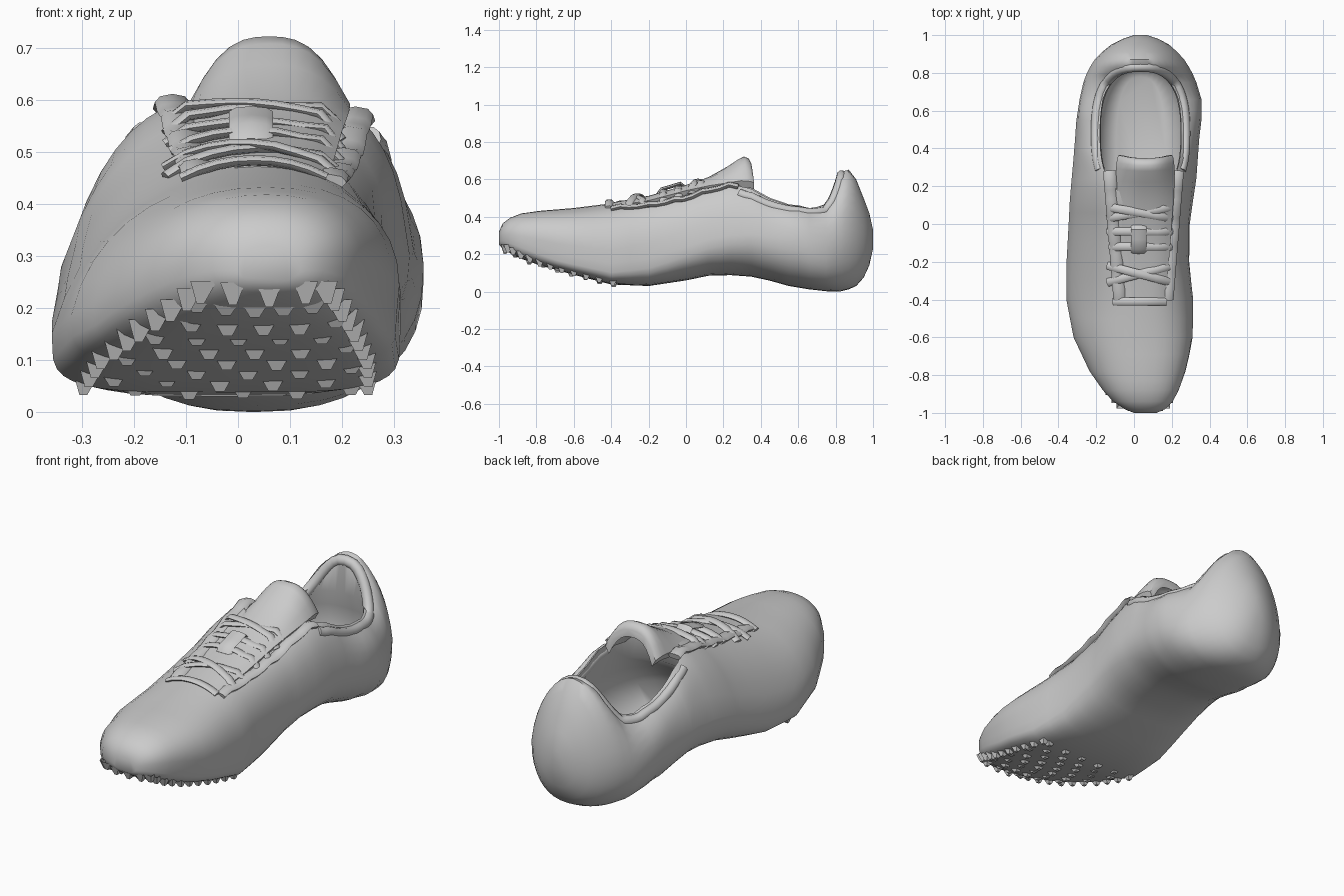
import bpy, bmesh, math, random
from mathutils import Vector

if "Cube" in bpy.data.objects:
    bpy.data.objects.remove(bpy.data.objects["Cube"])

random.seed(4)
grey = bpy.data.materials.new("plain grey")
grey.diffuse_color = (0.6, 0.6, 0.6, 1)
grey.use_nodes = True
grey.node_tree.nodes["Principled BSDF"].inputs["Base Color"].default_value = grey.diffuse_color

# Outline keys along the shoe: y, left x, right x, bottom z, top z
OUTLINE = [
    (-1.0, 0.0, .12, .25, .32), (-.98, -.05, .165, .23, .365), (-.94, -.11, .205, .205, .395),
    (-.88, -.165, .235, .175, .418), (-.78, -.235, .268, .14, .432), (-.6, -.32, .305, .09, .447),
    (-.4, -.358, .312, .038, .472), (-.2, -.357, .292, .03, .505), (0, -.346, .295, .06, .555),
    (.12, -.34, .312, .085, .59), (.24, -.33, .33, .088, .612), (.35, -.32, .338, .08, .595),
    (.45, -.312, .345, .058, .535), (.55, -.305, .357, .03, .495), (.66, -.288, .357, .012, .48),
    (.75, -.268, .33, .002, .50), (.79, -.253, .313, 0, .56), (.83, -.234, .292, .002, .64),
    (.87, -.208, .266, .012, .652), (.91, -.17, .23, .03, .60), (.95, -.12, .185, .075, .50),
    (.98, -.06, .13, .14, .42), (1.0, 0.0, .07, .23, .33)]
# Section keys: y, height of widest point (fraction), upper and lower roundness, top shift, top taper
SECTION = [(-1, .45, 2.2, 2.8, 0, 0), (-.7, .28, 2.3, 4.2, .05, 0), (-.4, .26, 2.3, 4.2, .06, .1),
           (0, .36, 2.7, 2.7, .05, .2), (.3, .42, 3.4, 2.3, .03, .23), (.6, .56, 2.7, 2.4, 0, .03),
           (.76, .46, 2.2, 2.5, 0, .05), (.85, .40, 2.0, 2.5, 0, .2), (1, .45, 2, 2.2, 0, 0)]


def lerp_keys(keys, y):
    y = min(max(y, keys[0][0]), keys[-1][0])
    for a, b in zip(keys, keys[1:]):
        if y <= b[0]:
            t = (y - a[0]) / (b[0] - a[0])
            return [p + (q - p) * t for p, q in zip(a[1:], b[1:])]


def params(y):
    xl, xr, zb, zt = lerp_keys(OUTLINE, y)
    f, nu, nl, lean, taper = lerp_keys(SECTION, y)
    return (xl + xr) / 2, (xr - xl) / 2, zb, zt, zb + f * (zt - zb), nu, nl, lean, taper


def spow(v, e):
    return math.copysign(abs(v) ** e, v)


def section(y, count=36):
    c, w, zb, zt, zw, nu, nl, lean, taper = params(y)
    ring = []
    for i in range(count):
        a = 2 * math.pi * i / count
        n = nu if math.sin(a) >= 0 else nl
        u, v = spow(math.cos(a), 2 / n), spow(math.sin(a), 2 / n)
        h, up = (zt - zw) if v >= 0 else (zw - zb), max(v, 0)
        ring.append((c + w * u * (1 - taper * up) + lean * up, y, zw + h * v))
    return ring


def top(x, y, lift=0.0):
    c, w, zb, zt, zw, nu, nl, lean, taper = params(y)
    u = min(abs((x - c - lean * .9) / (w * (1 - taper * .9))), .97)
    return Vector((x, y, zw + (zt - zw) * (1 - u ** nu) ** (1 / nu) + lift))


def bottom(x, y):
    c, w, zb, zt, zw, nu, nl, lean, taper = params(y)
    u = min(abs((x - c) / w), .97)
    return Vector((x, y, zw - (zw - zb) * (1 - u ** nl) ** (1 / nl)))


def loft(name, rings, smooth=50):
    bm = bmesh.new()
    vs = [[bm.verts.new(p) for p in r] for r in rings]
    n = len(vs[0])
    for a, b in zip(vs, vs[1:]):
        for i in range(n):
            bm.faces.new((a[i], a[(i + 1) % n], b[(i + 1) % n], b[i]))
    bm.faces.new(vs[0])
    bm.faces.new(vs[-1])
    return finish(name, bm, smooth)


def finish(name, bm, smooth=50):
    bmesh.ops.recalc_face_normals(bm, faces=bm.faces)
    me = bpy.data.meshes.new(name)
    bm.to_mesh(me)
    bm.free()
    ob = bpy.data.objects.new(name, me)
    bpy.context.collection.objects.link(ob)
    me.materials.append(grey)
    shade(ob, smooth)
    return ob


def shade(ob, angle):
    bpy.ops.object.select_all(action='DESELECT')
    ob.select_set(True)
    bpy.context.view_layer.objects.active = ob
    bpy.ops.object.shade_smooth_by_angle(angle=math.radians(angle))


def band(name, pts, w, h, sides=8):
    # Flattened tube swept along a path
    rings = []
    for i, p in enumerate(pts):
        t = (pts[min(i + 1, len(pts) - 1)] - pts[max(i - 1, 0)]).normalized()
        s = t.cross(Vector((0, 0, 1))).normalized()
        u = s.cross(t)
        rings.append([p + s * w * math.cos(a) + u * h * math.sin(a)
                      for a in (2 * math.pi * k / sides for k in range(sides))])
    return loft(name, rings)


# Upper and sole body
ys = []
for a, b in zip(OUTLINE, OUTLINE[1:]):
    ys += [a[0], (a[0] + b[0]) / 2] if b[0] - a[0] > .09 else [a[0]]
body = loft("shoe_body", [section(y) for y in ys + [1.0]])


# Foot opening: levels of z, half width, front y, back y
def opening(hw, y0, y1, z, grow=0.0, count=40):
    ring = []
    for i in range(count):
        a = 2 * math.pi * i / count
        ring.append((.035 + (hw + grow) * spow(math.cos(a), .78),
                     (y0 + y1) / 2 + ((y1 - y0) / 2 + grow) * spow(math.sin(a), .78), z))
    return ring


LEVELS = [(.13, .13, .0, .78), (.16, .19, -.05, .83), (.28, .24, -.02, .85),
          (.38, .235, .06, .835), (.46, .215, .14, .815), (.9, .215, .16, .81)]
cutter = loft("opening_cutter", [opening(hw, a, b, z) for z, hw, a, b in LEVELS])
cutter.hide_render = True
cut = body.modifiers.new("opening", 'BOOLEAN')
cut.object, cut.operation, cut.solver = cutter, 'DIFFERENCE', 'EXACT'
bpy.context.view_layer.objects.active = body
bpy.ops.object.modifier_apply(modifier="opening")
bpy.data.objects.remove(cutter)
shade(body, 50)

# Padded collar around the opening, left open under the tongue
rim = opening(.215, .15, .81, 0, .022, 64)
rim = rim[40:] + rim[:40]
start = next(i for i, p in enumerate(rim) if p[0] > .035 and p[1] > .2)
path = [top(x, y, -.018) for x, y, z in rim[start:] + rim[:start] if y > .26]
band("collar", path, .026, .027, 10)

# Tongue: arched plate rising toward the ankle; y, crown z, half width, edge drop
TONGUE = [(-.4, .475, .11, .02), (-.2, .512, .125, .025), (0, .57, .14, .03), (.12, .612, .15, .045),
          (.22, .668, .155, .085), (.28, .708, .155, .115), (.31, .722, .152, .13), (.335, .712, .148, .125),
          (.347, .69, .142, .11)]
rings = []
for y, z, hw, drop in TONGUE:
    outer, inner = [], []
    for k in range(13):
        u = k / 6 - 1
        lag = max(0, y) * .05 * u * u
        outer.append((.06 + hw * u, y + lag, z - drop * abs(u) ** 2.7))
        inner.append((.06 + (hw - .02) * u, y + lag, z - .035 - drop * abs(u) ** 2.7))
    rings.append(outer + inner[::-1])
loft("tongue", rings)

# Raised lace stays on both sides of the throat
for side, name in ((-1, "left"), (1, "right")):
    pts = []
    for k in range(15):
        y = -.4 + .68 * k / 14
        pts.append(top(.05 + side * (.125 + .055 * k / 14), y, -.004 + .008 * (k % 3 == 1)))
    band(name + "_lace_stay", pts, .034, .016)


# Laces: straight bars and crossings
def lace(name, x0, y0, x1, y1, arch, w=.022):
    pts = []
    for k in range(9):
        t = k / 8
        x, y = x0 + (x1 - x0) * t, y0 + (y1 - y0) * t
        base = top(x, y)
        base.z = max(base.z, lerp_keys(TONGUE, y)[0] - .02) if .1 < t < .9 else base.z
        pts.append(base + Vector((0, 0, .003 + arch * math.sin(math.pi * t))))
    band(name, pts, w, .01)


lace("lace_bar_front", -.11, -.41, .17, -.41, .01)
lace("lace_bar_middle", -.13, -.12, .2, -.12, .012)
lace("lace_bar_rear", -.14, -.04, .21, -.04, .01)
for i, (a, b) in enumerate(((-.31, -.22), (.03, .09))):
    lace(f"lace_cross_a_{i}", -.14, a, .2, b, .01)
    lace(f"lace_cross_b_{i}", -.14, b, .2, a, .018)
# Loop that holds the laces at the centre
band("lace_keeper", [Vector((.025, y, z)) for y, z in
                     ((-.15, .52), (-.13, .548), (-.08, .562), (-.03, .578), (-.01, .56))], .042, .01)

# Sole teeth: an edge row and staggered rows under the forefoot
bm = bmesh.new()


def tooth(p, r, h, tilt):
    d = Vector((tilt, -.1, -1)).normalized()
    base = [p + Vector((r * math.cos(a), r * math.sin(a), .025))
            for a in (math.pi / 4 + math.pi / 2 * k for k in range(4))]
    tip = [p + (b - p) * .3 + d * h for b in base]
    bv, tv = [bm.verts.new(q) for q in base], [bm.verts.new(q) for q in tip]
    for k in range(4):
        bm.faces.new((bv[k], bv[(k + 1) % 4], tv[(k + 1) % 4], tv[k]))
    bm.faces.new(tv)


for k in range(11):
    y = -.95 + .56 * (k / 10) ** 1.3
    c, w = params(y)[:2]
    for s in (-1, 1):
        tooth(bottom(c + s * w * .8, y), .036, .026, .25 * s)
for x in (-.01, .06, .13):
    tooth(bottom(x, -.965), .034, .026, 0)
for r in range(8):
    y = -.91 + r * .075
    c, w = params(y)[:2]
    for k in range(5):
        u = (k - 2) * .31 + (.1 if r % 2 else -.05)
        tooth(bottom(c + w * u, y), .042, random.uniform(.012, .022), 0)
finish("sole_teeth", bm, 20)
